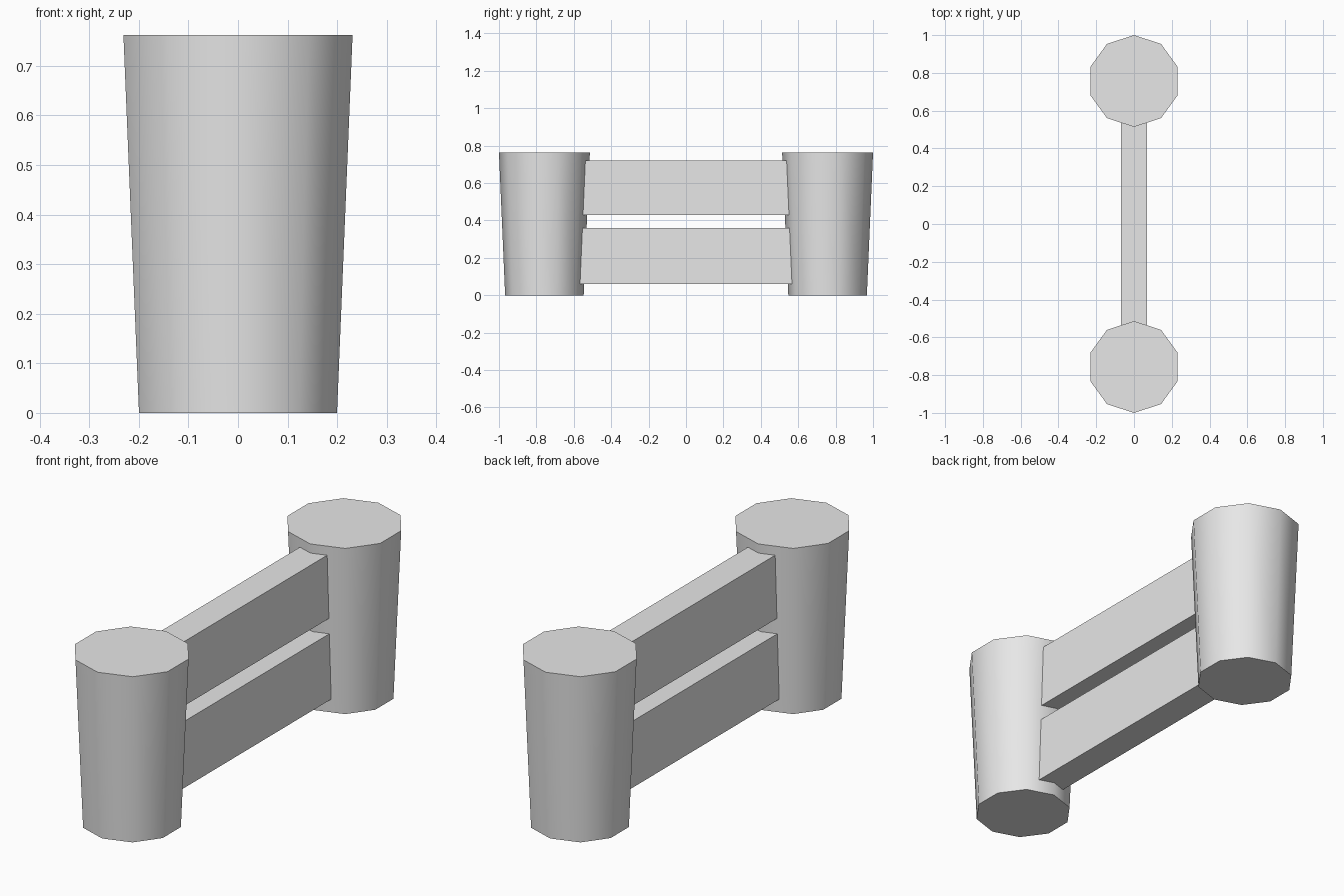
import bpy
import math

cube = bpy.data.objects.get("Cube")
if cube:
    bpy.data.objects.remove(cube, do_unlink=True)

GREY = (0.8, 0.8, 0.8, 1.0)
grey = bpy.data.materials.new("light_grey")
grey.use_nodes = True
grey.diffuse_color = GREY
grey.node_tree.nodes["Principled BSDF"].inputs["Base Color"].default_value = GREY

HEIGHT = 0.762
POST_Y = 0.757


def finish(name):
    obj = bpy.context.object
    obj.name = name
    obj.data.materials.append(grey)
    return obj


def post(name, y):
    """Ten-sided post, wider at the top, smooth sides and flat caps."""
    bpy.ops.mesh.primitive_cone_add(vertices=10, radius1=0.21, radius2=0.243,
                                    depth=HEIGHT, location=(0, y, HEIGHT / 2))
    finish(name)
    bpy.ops.object.shade_smooth_by_angle(angle=math.radians(40))


def rail(name, bottom, top):
    """Plank running between the posts, with its ends buried in them."""
    bpy.ops.mesh.primitive_cube_add(size=1, location=(0, 0, (bottom + top) / 2))
    obj = finish(name)
    obj.scale = (0.136, 1.24, top - bottom)
    bpy.ops.object.transform_apply(location=False, rotation=False, scale=True)


# Posts
post("front_post", -POST_Y)
post("back_post", POST_Y)

# Rails
rail("lower_rail", 0.06, 0.36)
rail("upper_rail", 0.43, 0.72)
